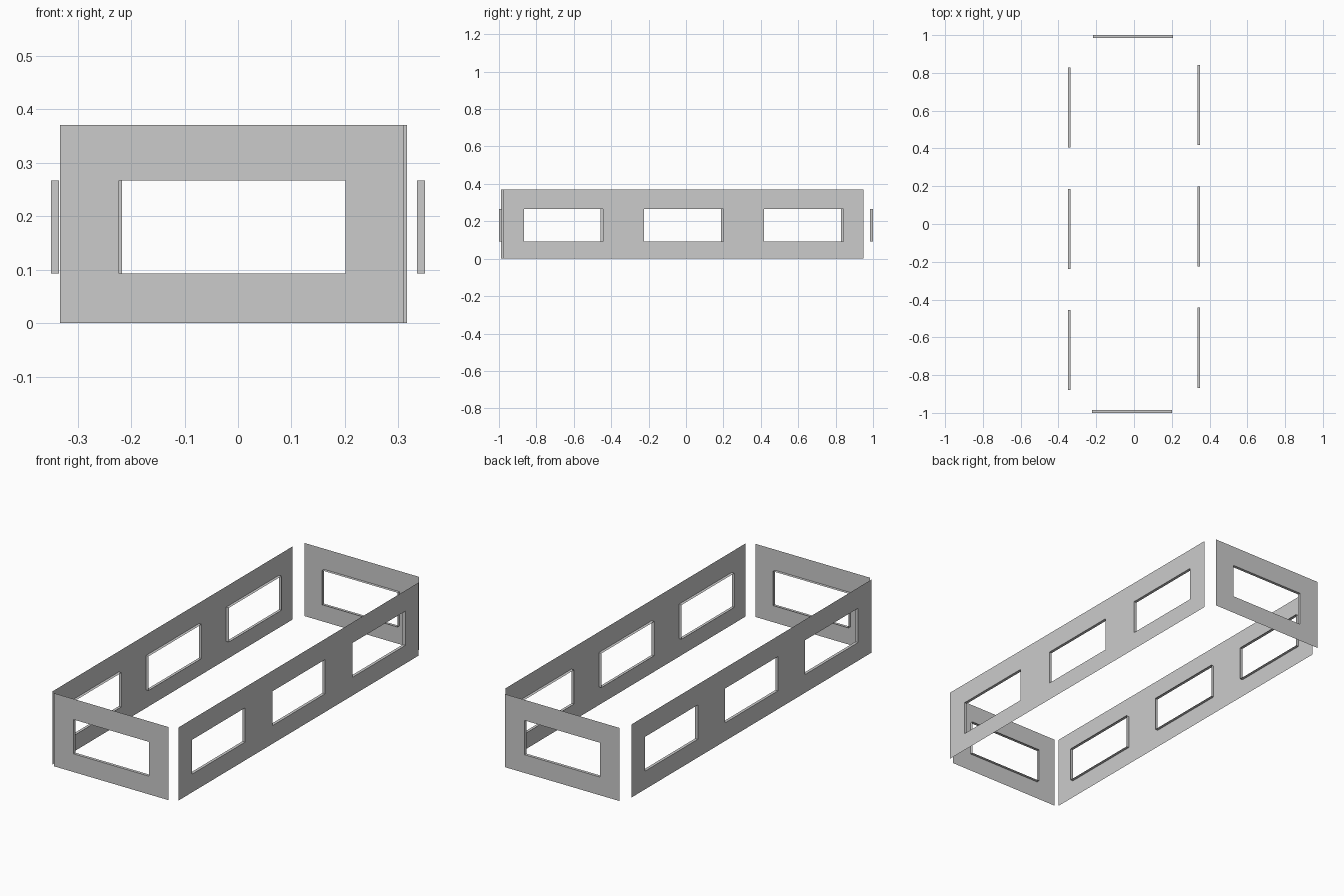
import bpy
import bmesh

if "Cube" in bpy.data.objects:
    bpy.data.objects.remove(bpy.data.objects["Cube"])

HEIGHT = 0.371
SILL, HEAD = 0.0925, 0.2665
DEPTH = 0.015


def wall(name, start, end, windows, place):
    """Thin sheet with window holes; place(u, d, z) maps along / inward / up."""
    bm = bmesh.new()

    def quad(*pts):
        bm.faces.new([bm.verts.new(place(*p)) for p in pts])

    # Sheet panels around the openings
    us = [start] + [u for w in windows for u in w] + [end]
    zs = [0, SILL, HEAD, HEIGHT]
    for i, (a, b) in enumerate(zip(us, us[1:])):
        for j, (lo, hi) in enumerate(zip(zs, zs[1:])):
            if i % 2 == 1 and j == 1:
                continue
            quad((a, 0, lo), (b, 0, lo), (b, 0, hi), (a, 0, hi))

    # Window reveals running inward
    for a, b in windows:
        ring = [(a, SILL), (a, HEAD), (b, HEAD), (b, SILL)]
        for (u0, z0), (u1, z1) in zip(ring, ring[1:] + ring[:1]):
            quad((u0, 0, z0), (u1, 0, z1), (u1, DEPTH, z1), (u0, DEPTH, z0))

    bmesh.ops.remove_doubles(bm, verts=bm.verts, dist=1e-5)
    # Merge the panel strips into clean flat faces
    bmesh.ops.recalc_face_normals(bm, faces=bm.faces)
    mesh = bpy.data.meshes.new(name)
    bm.to_mesh(mesh)
    bm.free()
    obj = bpy.data.objects.new(name, mesh)
    bpy.context.collection.objects.link(obj)


def end_windows(c):
    return [(c - 0.212, c + 0.212)]


def side_windows(c):
    return [(c + k * 0.6425 - 0.212, c + k * 0.6425 + 0.212) for k in (-1, 0, 1)]


# Short end walls
for name, c, s in (("front_wall", -0.011, -1), ("back_wall", -0.0055, 1)):
    wall(name, c - 0.322, c + 0.322, end_windows(c),
         lambda u, d, z, s=s: (u, s * (1 - d), z))

# Long side walls
for name, c, s in (("right_wall", -0.0125, 1), ("left_wall", -0.0255, -1)):
    wall(name, c - 0.964, c + 0.962, side_windows(c),
         lambda u, d, z, s=s: (s * (0.35 - d), u, z))
